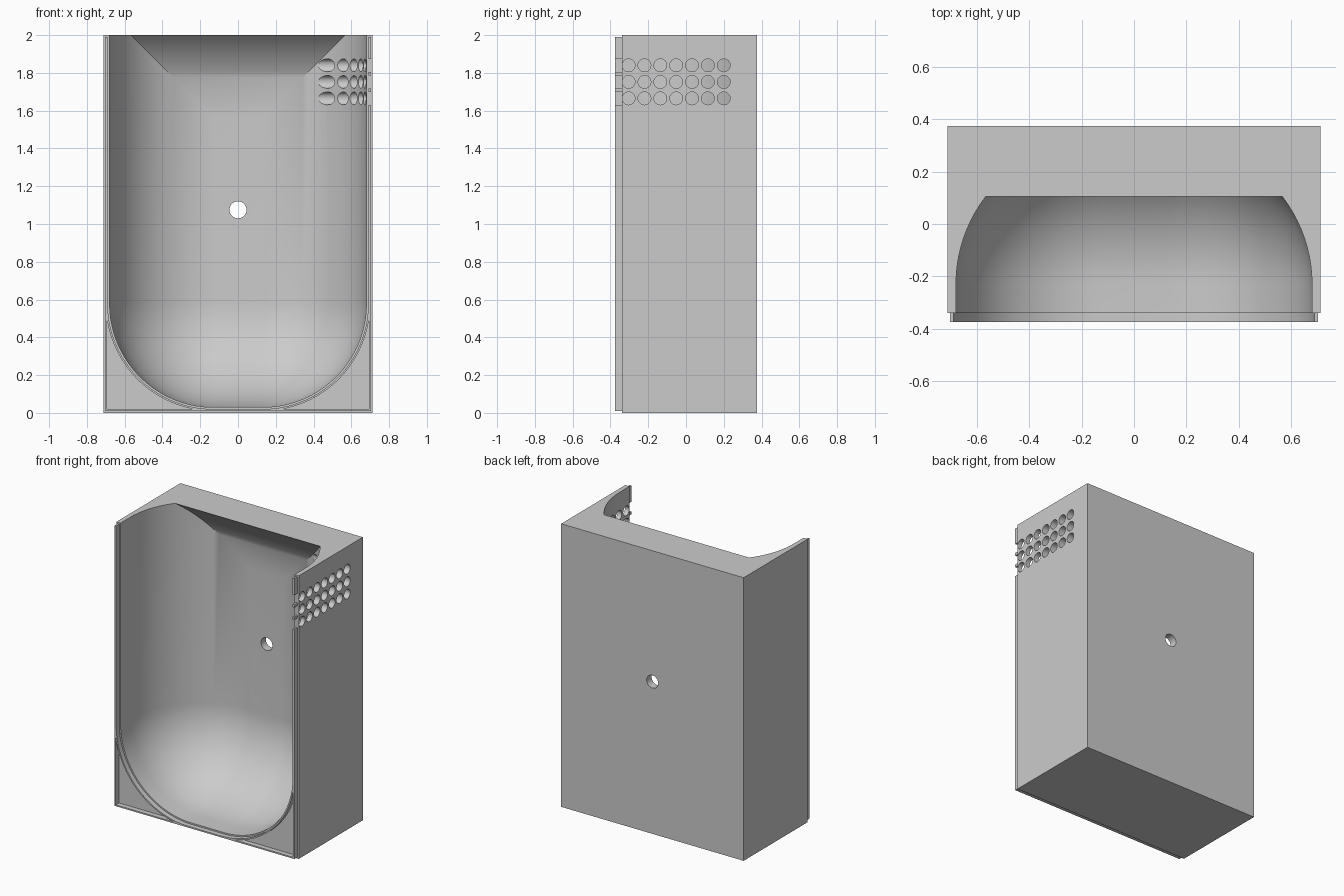
import bpy, bmesh, math
from mathutils import Matrix

if "Cube" in bpy.data.objects:
    bpy.data.objects.remove(bpy.data.objects["Cube"])

grey = bpy.data.materials.new("plain_grey")
grey.use_nodes = True
grey.diffuse_color = (0.6, 0.6, 0.6, 1)
grey.node_tree.nodes["Principled BSDF"].inputs["Base Color"].default_value = (0.6, 0.6, 0.6, 1)

RADIUS = 0.55                 # fillet of the scooped cavity
CX, CZ, CY = 0.13, 0.58, -0.23  # fillet centre lines
TOP = 1.564                   # centre line of the overhanging top fillet
FRONT, SHOULDER, BACK = -0.375, -0.34, 0.375


def finish(bm, name):
    bmesh.ops.recalc_face_normals(bm, faces=bm.faces)
    mesh = bpy.data.meshes.new(name)
    bm.to_mesh(mesh)
    bm.free()
    ob = bpy.data.objects.new(name, mesh)
    ob.data.materials.append(grey)
    bpy.context.collection.objects.link(ob)
    return ob


def add_box(bm, x0, x1, y0, y1, z0, z1):
    m = Matrix.Translation(((x0 + x1) / 2, (y0 + y1) / 2, (z0 + z1) / 2))
    bmesh.ops.create_cube(bm, size=1, matrix=m @ Matrix.Diagonal((x1 - x0, y1 - y0, z1 - z0, 1)))


def box(name, *bounds):
    bm = bmesh.new()
    add_box(bm, *bounds)
    return finish(bm, name)


def u_loft(name, layers, steps=20):
    """Loft U-shaped outlines; each layer is (y, corner radius, top height)."""
    bm = bmesh.new()
    loops = []
    for y, r, top in layers:
        arc = [(CX + r * math.cos(a), CZ - r * math.sin(a))
               for a in (math.pi / 2 * i / steps for i in range(steps + 1))]
        pts = [(CX + r, top)] + arc
        pts += [(-x, z) for x, z in reversed(pts)]
        loops.append([bm.verts.new((x, y, z)) for x, z in pts])
    for a, b in zip(loops, loops[1:]):
        for i in range(len(a)):
            j = (i + 1) % len(a)
            bm.faces.new((a[i], a[j], b[j], b[i]))
    bm.faces.new(loops[0])
    bm.faces.new(loops[-1])
    return finish(bm, name)


def cut(target, cutter):
    mod = target.modifiers.new("cut", "BOOLEAN")
    mod.operation = "DIFFERENCE"
    mod.solver = "EXACT"
    mod.object = cutter
    bpy.context.view_layer.objects.active = target
    bpy.ops.object.modifier_apply(modifier=mod.name)
    bpy.data.objects.remove(cutter)


# Main block with the scooped cavity
body = box("body", -0.713, 0.713, SHOULDER, BACK, 0, 2)
layers = [(-0.5, RADIUS, TOP + RADIUS)]
for i in range(25):
    a = math.radians(89.8) * i / 24
    r = RADIUS * math.cos(a)
    layers.append((CY + RADIUS * math.sin(a), r, TOP + r))
cut(body, u_loft("cavity_cutter", layers))

# Vent holes through the left wall and one hole through the back
rows = [1.665, 1.752, 1.84]
bm = bmesh.new()
for z in rows:
    for col in range(7):
        m = Matrix.Translation((0.55, -0.304 + 0.084 * col, z)) @ Matrix.Rotation(math.pi / 2, 4, "Y")
        bmesh.ops.create_cone(bm, cap_ends=True, segments=24, radius1=0.034, radius2=0.034,
                              depth=0.5, matrix=m)
m = Matrix.Translation((0, 0.35, 1.075)) @ Matrix.Rotation(math.pi / 2, 4, "X")
bmesh.ops.create_cone(bm, cap_ends=True, segments=32, radius1=0.045, radius2=0.045,
                      depth=0.3, matrix=m)
cut(body, finish(bm, "hole_cutter"))

# Thin raised lip around the opening, with hollow lower corners
lip = box("front_lip", -0.703, 0.703, FRONT, SHOULDER, 0.01, 1.99)
pocket = box("corner_pocket_cutter", -0.693, 0.693, -0.45, -0.3, 0.02, 1)
cut(pocket, u_loft("pocket_trim", [(y, RADIUS + 0.02, 2.2) for y in (-0.5, -0.25)]))
cut(lip, pocket)
cut(lip, u_loft("opening_cutter", [(y, RADIUS + 0.01, 2.2) for y in (-0.5, -0.25)]))

# Notches where the vent rows run out through the lip
bm = bmesh.new()
for z in rows:
    add_box(bm, 0.6, 0.8, -0.45, -0.3, z - 0.034, z + 0.034)
cut(lip, finish(bm, "notch_cutter"))

# Smooth the curved walls, keep the edges crisp
for ob in (body, lip):
    bpy.ops.object.select_all(action="DESELECT")
    ob.select_set(True)
    bpy.context.view_layer.objects.active = ob
    bpy.ops.object.shade_smooth_by_angle(angle=math.radians(30))
